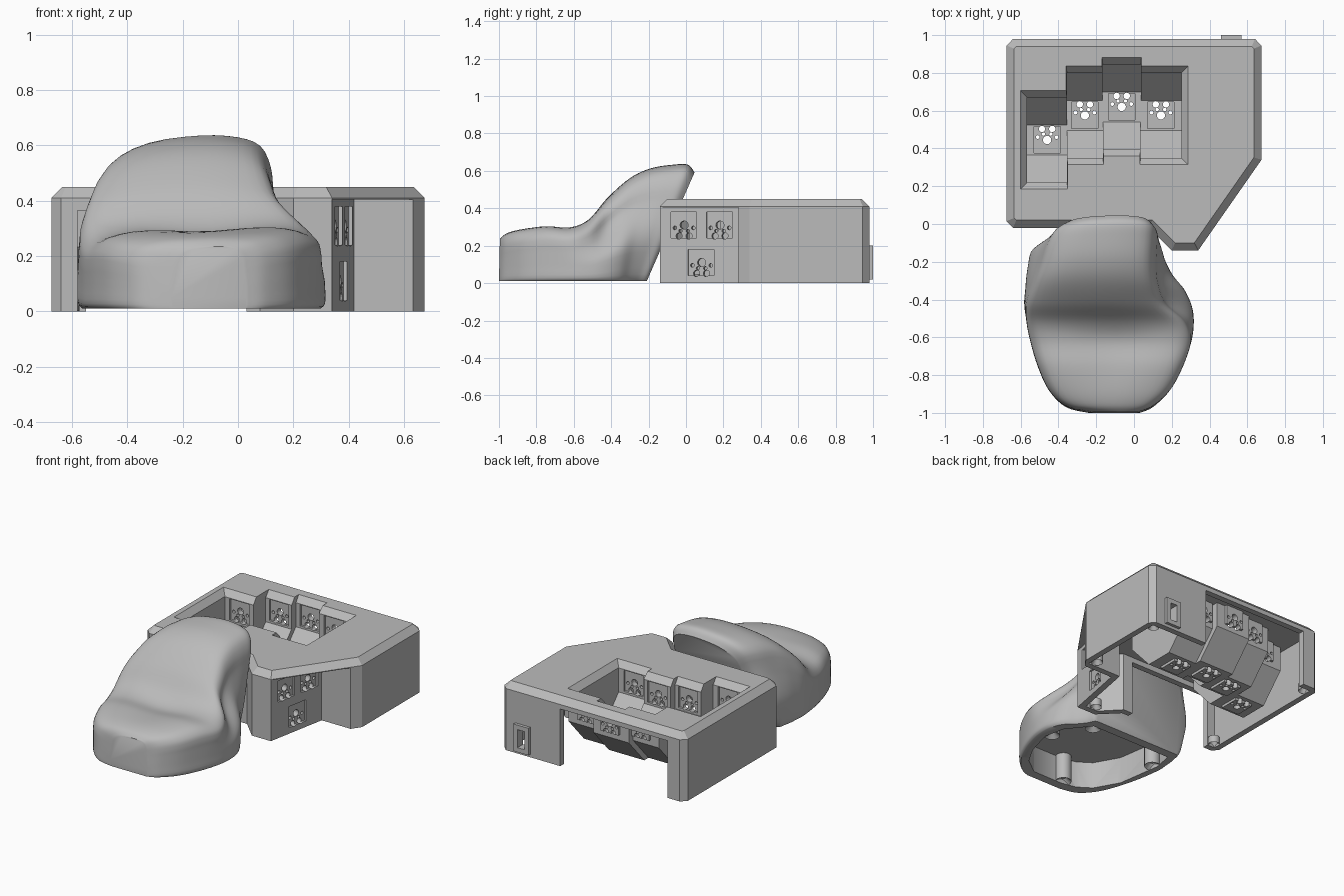
import bpy, bmesh, math
from mathutils import Vector, Matrix

cube = bpy.data.objects.get("Cube")
if cube:
    bpy.data.objects.remove(cube)

grey = bpy.data.materials.new("plain grey")
grey.use_nodes = True
grey.diffuse_color = (0.5, 0.5, 0.5, 1)
grey.node_tree.nodes["Principled BSDF"].inputs["Base Color"].default_value = (0.5, 0.5, 0.5, 1)


def finish(bm, name):
    bmesh.ops.recalc_face_normals(bm, faces=bm.faces[:])
    mesh = bpy.data.meshes.new(name)
    bm.to_mesh(mesh)
    bm.free()
    mesh.materials.append(grey)
    obj = bpy.data.objects.new(name, mesh)
    bpy.context.collection.objects.link(obj)
    return obj


def activate(obj):
    bpy.ops.object.select_all(action='DESELECT')
    obj.select_set(True)
    bpy.context.view_layer.objects.active = obj


def combine(obj, other, operation='DIFFERENCE'):
    mod = obj.modifiers.new("combine", 'BOOLEAN')
    mod.operation, mod.solver, mod.object = operation, 'EXACT', other
    activate(obj)
    bpy.ops.object.modifier_apply(modifier=mod.name)
    bpy.data.objects.remove(other)


def prism(outline, low, high, chamfer=0):
    """Upright prism over an outline, with an optional chamfered top."""
    bm = bmesh.new()
    face = bm.faces.new([bm.verts.new((x, y, low)) for x, y in outline])
    new = bmesh.ops.extrude_face_region(bm, geom=[face])["geom"]
    bmesh.ops.translate(bm, vec=(0, 0, high - low),
                        verts=[g for g in new if isinstance(g, bmesh.types.BMVert)])
    bmesh.ops.recalc_face_normals(bm, faces=bm.faces[:])
    if chamfer:
        top = max(bm.faces, key=lambda f: f.calc_center_median().z)
        bmesh.ops.inset_region(bm, faces=[top], thickness=chamfer, depth=chamfer,
                               use_even_offset=True)
    return finish(bm, "prism")


def box(x0, x1, y0, y1, z0, z1):
    return prism([(x0, y0), (x1, y0), (x1, y1), (x0, y1)], z0, z1)


def hull(points):
    bm = bmesh.new()
    bmesh.ops.convex_hull(bm, input=[bm.verts.new(p) for p in points])
    bmesh.ops.dissolve_limit(bm, angle_limit=0.01, verts=bm.verts[:], edges=bm.edges[:])
    return finish(bm, "hull")


def bosses(spots, radius, low, high, name):
    """Round screw posts with a blind hole underneath."""
    bm = bmesh.new()
    for x, y in spots:
        bmesh.ops.create_cone(bm, cap_ends=True, segments=20, radius1=radius, radius2=radius,
                              depth=high - low,
                              matrix=Matrix.Translation((x, y, (low + high) / 2)))
    caps = [f for f in bm.faces if f.normal.z < -0.9]
    bmesh.ops.inset_individual(bm, faces=caps, thickness=radius - .016)
    bmesh.ops.translate(bm, vec=(0, 0, .03), verts=[v for f in caps for v in f.verts])
    activate(finish(bm, name))
    bpy.ops.object.shade_smooth_by_angle()


# Case shell: chamfered block, thumb alcove, cavity, front and back openings
case = prism([(-.675, .015), (-.64, -.02), (.08, -.02), (.2, -.14), (.34, -.14), (.675, .34),
              (.675, .945), (.64, .98), (-.64, .98), (-.675, .945)], 0, .41, .04)
case.name = case.data.name = "case"
combine(case, prism([(.335, -.165), (.42, .28), (.64, .28), (.9, .28), (.9, -.3), (.4, -.3)], -.1, .405))
combine(case, prism([(-.635, .02), (.1, .02), (.215, -.1), (.305, -.1), (.385, .32),
                     (.635, .32), (.635, .94), (-.635, .94)], -.1, .4))
combine(case, box(-.55, .24, .9, 1.1, -.1, .38))
combine(case, box(-.58, .03, -.1, .03, -.1, .365))

# Finger wells: left edge, right edge and centre of each column
columns = [(-.565, -.355, .445), (-.355, -.165, .575), (-.165, .035, .62), (.035, .25, .575)]


def well(x0, x1, yc, grow, top):
    levels = [(.08 + grow / 2, .09 - grow), (.225 + grow, .25 - grow / 2), (.225 + grow, top)]
    return hull([(x, yc + s * half, z) for x in (x0, x1) for s in (-1, 1) for half, z in levels])


for x0, x1, yc in columns:
    combine(case, well(x0 - .03, x1 + .03, yc, .035, .42), 'UNION')

# Sockets: centre, outward normal and the direction of the paired holes
sockets = []
for x0, x1, yc in columns:
    xm = (x0 + x1) / 2
    sockets += [((xm, yc, .09), (0, 0, 1), (0, 1, 0)),
                ((xm, yc + .225, .335), (0, -1, 0), (0, 0, -1)),
                ((xm, yc - .225, .335), (0, 1, 0), (0, 0, -1))]
along = Vector((.085, .445, 0)).normalized()
thumb_normal = Vector((along.y, -along.x, 0))
for dist, z in ((.155, .31), (.35, .31), (.25, .11)):
    spot = Vector((.335, -.165, z)) + along * dist
    sockets.append((spot, thumb_normal, (0, 0, -1)))


def frame(centre, normal, up):
    n, u = Vector(normal), Vector(up)
    m = Matrix((u.cross(n), u, n)).transposed().to_4x4()
    m.translation = centre
    return m


def blocks(width, low, high):
    bm = bmesh.new()
    for s in sockets:
        m = frame(*s) @ Matrix.Translation((0, 0, (low + high) / 2))
        bmesh.ops.create_cube(bm, size=1, matrix=m @ Matrix.Diagonal((width, width, high - low, 1)))
    return finish(bm, "blocks")


# Socket backs, then the well openings with a chamfered rim
combine(case, blocks(.13, -.052, -.012), 'UNION')
for i, (x0, x1, yc) in enumerate(columns):
    combine(case, well(x0 - .001, x1 + .001, yc, 0, .44))
    left = .045 if i == 0 else .005
    right = .045 if i == 3 else .005
    combine(case, hull([(x, yc + s * half, z)
                        for a, b, half, z in ((x0, x1, .225, .41),
                                              (x0 - left, x1 + right, .27, .46))
                        for x in (a, b) for s in (-1, 1)]))

# Square recesses and the pin holes through them
combine(case, blocks(.14, -.014, .02))
bm = bmesh.new()
for s in sockets:
    for x, y, r in ((0, 0, .022), (.027, .058, .017), (.02, .031, .009), (.05, .015, .01)):
        for side in ((1, -1) if x else (1,)):
            bmesh.ops.create_cone(bm, cap_ends=True, segments=16, radius1=r, radius2=r, depth=.11,
                                  matrix=frame(*s) @ Matrix.Translation((x * side, y, -.03)))
combine(case, finish(bm, "pins"))

# Cable port on the back
combine(case, box(.46, .57, .96, 1, .02, .2), 'UNION')
combine(case, box(.49, .54, .9, 1.1, .05, .17))

bosses([(-.61, .915), (.61, .915), (-.61, .045), (.6, .36), (.25, -.07)], .036, .002, .05,
       "case_screw_posts")


# Palm rest: fanned cross-sections lofted from the front to the raised lip
def smooth(points, steps):
    """Catmull-Rom resampling of a list of tuples."""
    pts = [Vector(p) for p in points]
    out = []
    for i in range(len(pts) - 1):
        a, b, c, d = pts[max(i - 1, 0)], pts[i], pts[i + 1], pts[min(i + 2, len(pts) - 1)]
        for k in range(steps):
            t = k / steps
            out.append(b + (c - a) * (t / 2) + (a * 2 - b * 5 + c * 4 - d) * (t * t / 2)
                       + (b * 3 - a - c * 3 + d) * (t ** 3 / 2))
    return out + [pts[-1]]


# bottom y, top y, top z, bottom left and right x, top left and right x, dish depth
stations = [(-1, -.995, .235, -.24, .03, -.22, .02, 0), (-.97, -.96, .265, -.36, .1, -.36, .1, 0),
            (-.88, -.88, .29, -.45, .19, -.45, .19, .005), (-.75, -.75, .31, -.51, .26, -.51, .26, .02),
            (-.61, -.62, .305, -.55, .305, -.55, .3, .025), (-.5, -.52, .345, -.57, .315, -.57, .27, .01),
            (-.42, -.42, .455, -.58, .3, -.57, .17, 0), (-.36, -.3, .56, -.575, .265, -.54, .13, 0),
            (-.31, -.19, .612, -.57, .21, -.51, .12, 0), (-.26, -.07, .632, -.56, .17, -.48, .125, 0),
            (-.22, .01, .632, -.55, .15, -.44, .125, 0), (-.21, .045, .59, -.53, .13, -.39, .1, 0)]
section = [(.02, 0), (0, .06), (0, .25), (0, .4), (0, .55), (.01, .7), (.07, .86), (.25, .96),
           (.55, 1), (.78, .99), (.92, .94), (.985, .82), (1, .68), (1, .55), (1, .4), (1, .25),
           (1, .06), (.98, 0)]

bm = bmesh.new()
rings = []
for yb, yt, zt, lb, rb, lt, rt, dish in smooth(stations, 5):
    ring = []
    for s, t in smooth(section, 3):
        k = min(max((t - .25) / .5, 0), 1)
        k = k * k * (3 - 2 * k)
        left, right = lb + (lt - lb) * k, rb + (rt - rb) * k
        z = .01 + t * (zt - .01) - dish * t * t * max(math.sin(math.pi * s), 0) ** 4
        ring.append(bm.verts.new((left + (right - left) * s, yb + (yt - yb) * t, z)))
    rings.append(ring)
for a, b in zip(rings, rings[1:]):
    for i in range(len(a)):
        j = (i + 1) % len(a)
        bm.faces.new((a[i], a[j], b[j], b[i]))
bm.faces.new(rings[0])
bm.faces.new(rings[-1])
palm = finish(bm, "palm_rest")

# Flat-roofed hollow under the palm rest
hollow = [(-.2, -.94), (.02, -.94), (.13, -.86), (.2, -.74), (.25, -.56), (.22, -.42), (.1, -.27),
          (-.5, -.27), (-.525, -.4), (-.48, -.7), (-.39, -.86), (-.3, -.92)]
combine(palm, prism(hollow, -.1, .19))
activate(palm)
bpy.ops.object.shade_smooth_by_angle(angle=math.radians(40))

bosses([(-.2, -.92), (-.5, -.42), (.22, -.53), (.08, -.3)], .05, .012, .2, "palm_screw_posts")
